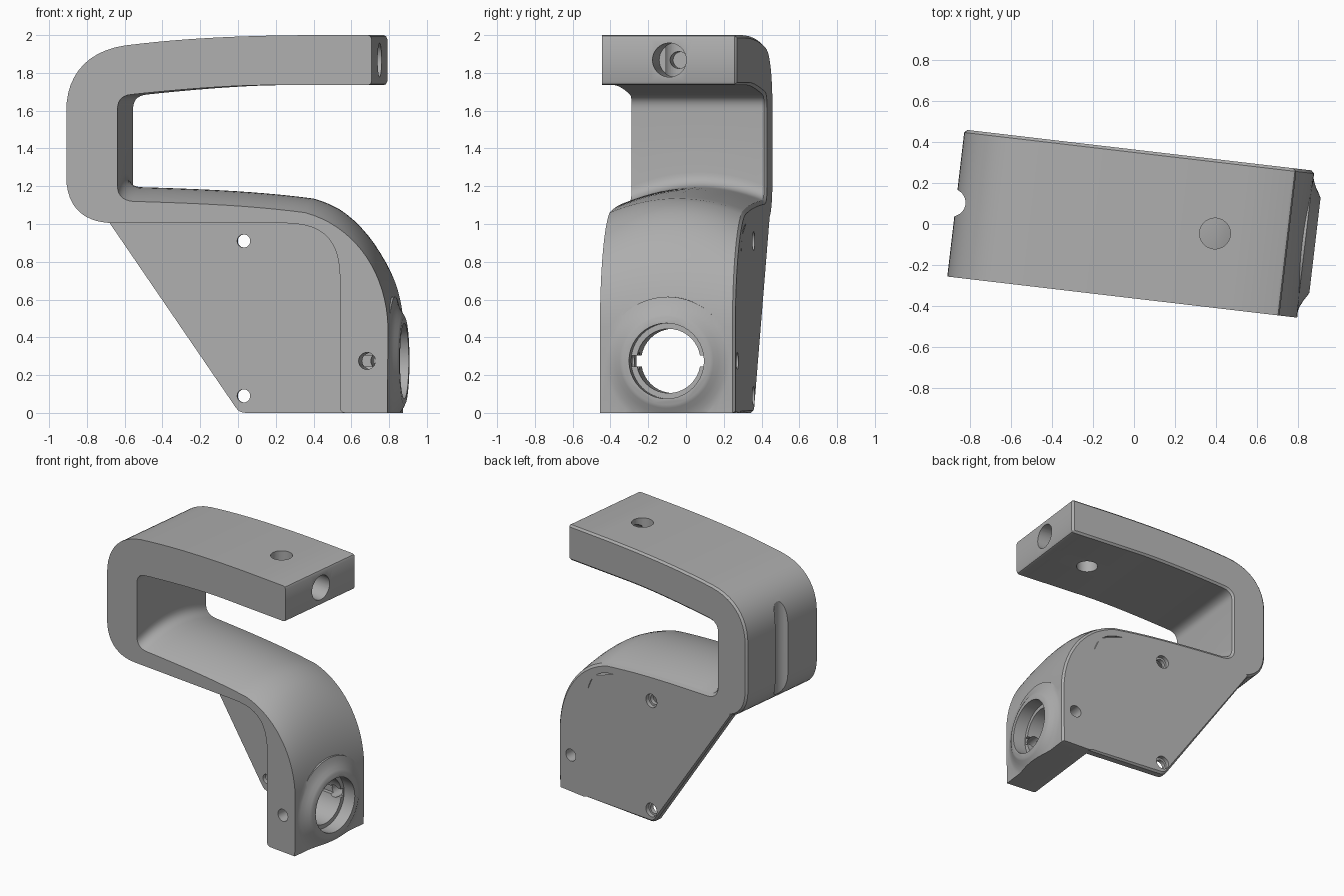
import bpy, bmesh, math
from mathutils import Vector, Matrix
from mathutils.geometry import interpolate_bezier

cube = bpy.data.objects.get("Cube")
if cube:
    bpy.data.objects.remove(cube, do_unlink=True)

HALF = 0.36            # half width of the bracket
TURN = Matrix.Rotation(math.radians(-6.7), 4, 'Z')

grey = bpy.data.materials.new("plain_grey")
grey.use_nodes = True
grey.diffuse_color = (0.42, 0.42, 0.42, 1)
grey.node_tree.nodes["Principled BSDF"].inputs["Base Color"].default_value = grey.diffuse_color


def finish(name, bm):
    bmesh.ops.recalc_face_normals(bm, faces=bm.faces)
    mesh = bpy.data.meshes.new(name)
    bm.to_mesh(mesh)
    bm.free()
    mesh.materials.append(grey)
    obj = bpy.data.objects.new(name, mesh)
    bpy.context.collection.objects.link(obj)
    return obj


def slab(name, pts, depths, lift=None, inset=None):
    """Profile in x-z swept through depths, crowned by lift, last slice inset."""
    bm = bmesh.new()
    n = len(pts)
    rings = []
    for k, y in enumerate(depths):
        ring = []
        for i, (x, z) in enumerate(pts):
            if inset and inset[i] and k == len(depths) - 1:
                t = (Vector(pts[(i + 1) % n]) - Vector(pts[i - 1])).normalized()
                x, z = x - t.y * 0.014, z + t.x * 0.014
            if lift:
                z += lift[i] * (1 - (y / HALF) ** 2)
            ring.append(bm.verts.new((x, y, z)))
        rings.append(ring)
    for a, b in zip(rings, rings[1:]):
        for i in range(n):
            j = (i + 1) % n
            bm.faces.new((a[i], a[j], b[j], b[i]))
    bm.faces.new(rings[0])
    bm.faces.new(rings[-1])
    return finish(name, bm)


def lathe(name, rings, axis, at, segs=40):
    """Solid of revolution from (distance, radius) rings along an axis."""
    turn = {'X': Matrix.Rotation(math.pi / 2, 4, 'Y'),
            'Y': Matrix.Rotation(-math.pi / 2, 4, 'X'),
            'Z': Matrix.Identity(4)}[axis]
    bm = bmesh.new()
    loops = []
    for d, r in rings:
        loops.append([bm.verts.new(Vector(at) + turn @ Vector(
            (r * math.cos(i * math.tau / segs), r * math.sin(i * math.tau / segs), d)))
            for i in range(segs)])
    for a, b in zip(loops, loops[1:]):
        for i in range(segs):
            j = (i + 1) % segs
            bm.faces.new((a[i], a[j], b[j], b[i]))
    bm.faces.new(loops[0])
    bm.faces.new(loops[-1])
    return finish(name, bm)


def box(name, size, at):
    bm = bmesh.new()
    bmesh.ops.create_cube(bm, size=1, matrix=Matrix.Translation(at) @ Matrix.Diagonal((*size, 1)))
    return finish(name, bm)


def combine(obj, other, operation):
    mod = obj.modifiers.new("combine", 'BOOLEAN')
    mod.operation, mod.solver, mod.object = operation, 'EXACT', other
    bpy.context.view_layer.objects.active = obj
    bpy.ops.object.modifier_apply(modifier=mod.name)
    bpy.data.objects.remove(other, do_unlink=True)


def curve(a, b, c, d, n=12):
    return [tuple(p)[:2] for p in interpolate_bezier(Vector(a), Vector(b), Vector(c), Vector(d), n)]


# Profile runs: upper arm and back bend, underside, crowned lower arm, inner opening
bend = ([(0.755, 1.98), (0.748, 1.995), (0.735, 2.0)]
        + curve((0.5, 2.0), (0.1, 2.0), (-0.25, 1.985), (-0.56, 1.945))
        + curve((-0.56, 1.945), (-0.77, 1.915), (-0.873, 1.78), (-0.873, 1.6))[1:]
        + curve((-0.873, 1.25), (-0.873, 1.09), (-0.78, 1.005), (-0.62, 1.005)))
under = (curve((0.28, 1.005), (0.5, 1.005), (0.586, 0.92), (0.586, 0.70))
         + curve((0.586, 0.03), (0.586, 0.01), (0.596, 0), (0.616, 0), 5))
crown = ([(0.838, 0)]
         + curve((0.842, 0.45), (0.835, 0.75), (0.66, 0.99), (0.4, 1.06), 18)
         + curve((0.4, 1.06), (0.1, 1.1), (-0.2, 1.11), (-0.52, 1.12))[1:]
         + curve((-0.52, 1.12), (-0.57, 1.125), (-0.6, 1.15), (-0.6, 1.2), 8)[1:])
opening = (curve((-0.6, 1.61), (-0.6, 1.655), (-0.575, 1.68), (-0.53, 1.685), 8)
           + curve((-0.53, 1.685), (-0.3, 1.71), (0, 1.735), (0.2, 1.735))[1:]
           + [(0.735, 1.735), (0.748, 1.74), (0.755, 1.755)])
profile = bend + under + crown + opening
lift = [0.0] * len(bend + under)
lift += [0.075 * min(max((z - 0.5) / 0.5, 0), 1) for x, z in crown] + [0.0] * len(opening)
inset = [1] * len(bend) + [0] * len(under) + [1] * len(crown + opening)
depths = [-HALF + i * (2 * HALF - 0.014) / 16 for i in range(17)] + [HALF]
bracket = slab("bracket_body", profile, depths, lift, inset)

# Flared boss around the large bore
boss = lathe("bore_boss", [(0.7, 0.34), (0.838, 0.34), (0.846, 0.31), (0.862, 0.275),
                           (0.878, 0.25), (0.887, 0.232)], 'X', (0, 0, 0.275), 64)
combine(boss, box("trim", (2, 2, 1), (0, 0, -0.5)), 'DIFFERENCE')
combine(bracket, boss, 'UNION')

# Bores, cross hole, keyways and the vertical groove
for cutter in (
        lathe("large_bore", [(0.45, 0.17), (0.79, 0.17), (0.79, 0.2), (1, 0.2)], 'X', (0, 0, 0.275)),
        box("keyways", (0.5, 0.39, 0.06), (0.7, 0, 0.275)),
        lathe("cross_hole", [(-0.5, 0.045), (0.5, 0.045)], 'Y', (0.73, 0, 0.275), 24),
        lathe("end_bore", [(0.2, 0.045), (0.45, 0.045), (0.45, 0.09), (0.9, 0.09)], 'X', (0, 0, 1.868)),
        lathe("arm_hole", [(1.5, 0.075), (2.2, 0.075)], 'Z', (0.397, 0, 0), 32),
        lathe("groove", [(0.9, 0.067), (2.1, 0.067)], 'Z', (-0.893, 0, 0), 32)):
    combine(bracket, cutter, 'DIFFERENCE')

# Thin mounting plate at the back, with two stepped screw holes
outline = [(0.62, 0), (0.62, 0.75), (0.53, 0.95), (0.3, 1.03), (-0.74, 1.035)]
outline += curve((-0.055, 0.04), (-0.04, 0.015), (-0.025, 0), (0.01, 0), 6)
plate = slab("mounting_plate", outline, [0.3, HALF - 0.014, HALF], None, [1] * len(outline))
for z in (0.09, 0.91):
    hole = lathe("screw_hole", [(0.2, 0.035), (0.33, 0.035), (0.33, 0.05), (0.5, 0.05)],
                 'Y', (-0.005, 0, z), 24)
    combine(plate, hole, 'DIFFERENCE')

# Turn the parts slightly and shade them
for obj in (bracket, plate):
    obj.data.transform(TURN)
    bpy.ops.object.select_all(action='DESELECT')
    obj.select_set(True)
    bpy.context.view_layer.objects.active = obj
    bpy.ops.object.shade_smooth_by_angle(angle=math.radians(30))
